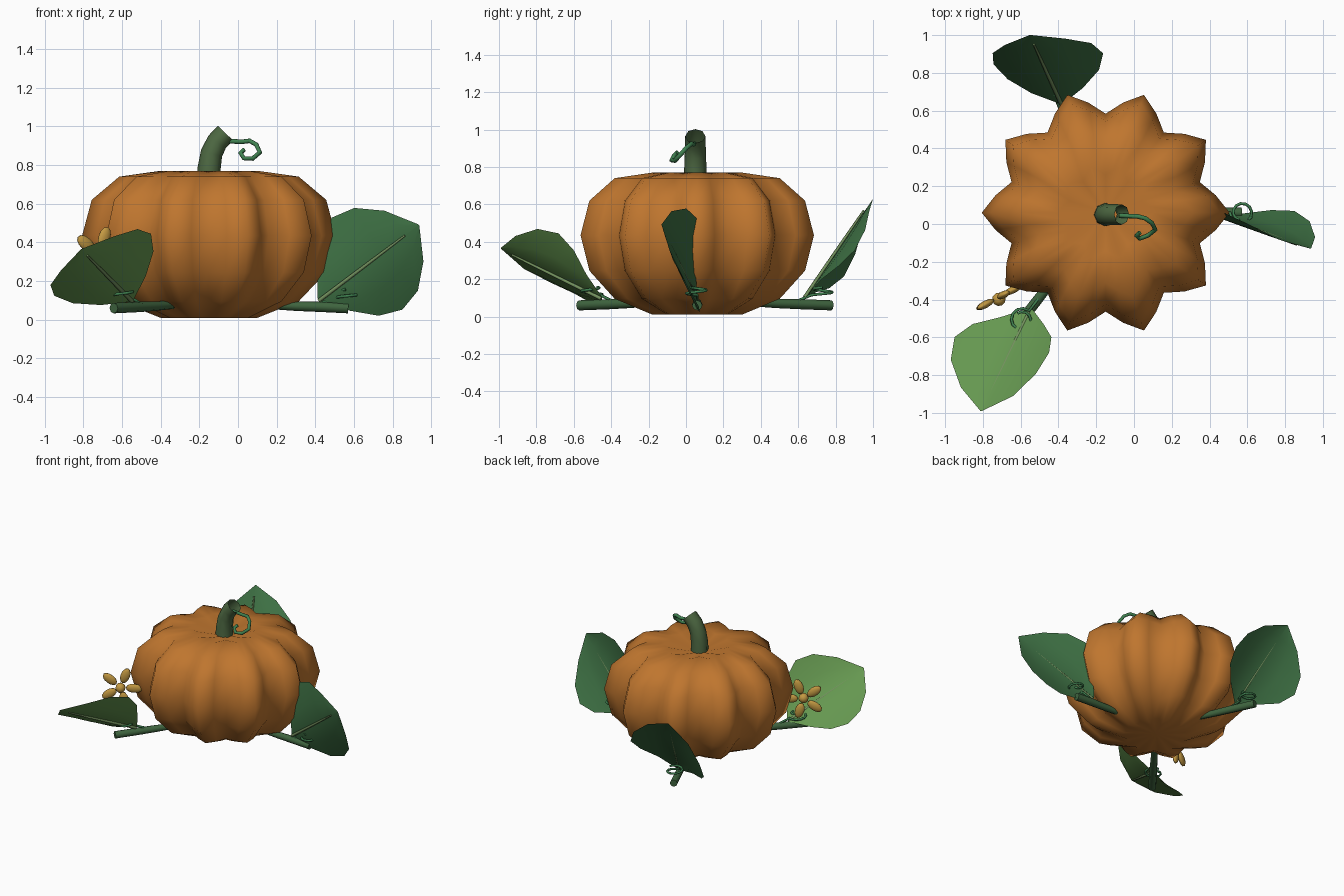
import bpy, bmesh
from math import sin, cos, pi, radians, tau
from mathutils import Vector, Matrix

if "Cube" in bpy.data.objects:
    bpy.data.objects.remove(bpy.data.objects["Cube"])

CENTER = Vector((-0.15, 0.06, 0))


def mat(name, rgb):
    m = bpy.data.materials.new(name)
    m.diffuse_color = (*rgb, 1)
    m.use_nodes = True
    m.node_tree.nodes["Principled BSDF"].inputs["Base Color"].default_value = m.diffuse_color
    return m


ORANGE = mat("orange", (0.52, 0.18, 0.028))
STEM = mat("stem_green", (0.075, 0.14, 0.055))
VINE = mat("vine_green", (0.05, 0.13, 0.05))
TENDRIL = mat("tendril_green", (0.05, 0.22, 0.08))
VEIN = mat("vein_green", (0.17, 0.28, 0.11))
LEAF = mat("leaf_green", (0.05, 0.17, 0.06))
LIGHT_LEAF = mat("light_leaf_green", (0.13, 0.31, 0.08))
YELLOW = mat("yellow", (0.55, 0.32, 0.055))


def add_mesh(name, verts, faces, material):
    me = bpy.data.meshes.new(name)
    me.from_pydata(verts, [], faces)
    bm = bmesh.new()
    bm.from_mesh(me)
    bmesh.ops.recalc_face_normals(bm, faces=bm.faces)
    bm.to_mesh(me)
    bm.free()
    me.shade_smooth()
    me.materials.append(material)
    ob = bpy.data.objects.new(name, me)
    bpy.context.collection.objects.link(ob)
    return ob


def tube(name, pts, radius, material, radii=None, caps=True, res=2):
    cu = bpy.data.curves.new(name, 'CURVE')
    cu.dimensions = '3D'
    cu.bevel_depth = radius
    cu.bevel_resolution = res
    cu.use_fill_caps = caps
    sp = cu.splines.new('POLY')
    sp.points.add(len(pts) - 1)
    for i, p in enumerate(pts):
        sp.points[i].co = (*p, 1)
        sp.points[i].radius = radii[i] if radii else 1
    cu.materials.append(material)
    ob = bpy.data.objects.new(name, cu)
    bpy.context.collection.objects.link(ob)
    return ob


# Pumpkin body: ten ribs, seven rings and two dimpled poles
SEG = 40
heights = [0.01, 0.095, 0.245, 0.435, 0.62, 0.74, 0.77]
verts, faces = [], []
for i, z in enumerate(heights):
    ring = sin(pi * (i + 1) / 8)
    for j in range(SEG):
        a = tau * j / SEG
        r = ring * (0.59 + 0.066 * cos(10 * a))
        verts.append(CENTER + Vector((r * cos(a), r * sin(a), z)))
for i in range(len(heights) - 1):
    for j in range(SEG):
        k = (j + 1) % SEG
        faces.append((i * SEG + j, i * SEG + k, (i + 1) * SEG + k, (i + 1) * SEG + j))
bottom, top = len(verts), len(verts) + 1
verts += [CENTER + Vector((0, 0, 0.03)), CENTER + Vector((0, 0, 0.71))]
last = SEG * (len(heights) - 1)
for j in range(SEG):
    k = (j + 1) % SEG
    faces += [(bottom, k, j), (top, last + j, last + k)]
add_mesh("pumpkin_body", verts, faces, ORANGE)

# Bent open stem and its curling tendril
tube("stem", [(-0.15, 0.05, 0.70), (-0.15, 0.05, 0.78), (-0.137, 0.05, 0.86),
              (-0.108, 0.05, 0.92), (-0.065, 0.05, 0.965)], 0.06, STEM,
     [1.05, 1, 0.95, 0.92, 0.9], caps=False)
tube("stem_tendril", [(-0.08, 0.045, 0.925), (0.02, 0.04, 0.92), (0.06, 0.03, 0.925),
                      (0.095, 0.005, 0.905), (0.113, -0.03, 0.865), (0.075, -0.06, 0.833),
                      (0.03, -0.077, 0.835), (0.013, -0.062, 0.862), (0.03, -0.045, 0.878)],
     0.012, TENDRIL)

# Leaf outline: (distance along the midrib, half width)
OUTLINE = [(0.0, 0.015), (0.09, 0.14), (0.18, 0.25), (0.29, 0.30),
           (0.42, 0.27), (0.55, 0.165), (0.655, 0.004)]


def leaf(name, base, tip, normal, material):
    base, tip = Vector(base), Vector(tip)
    d = (tip - base).normalized()
    s = d.cross(Vector(normal)).normalized()
    n = s.cross(d)
    scale = (tip - base).length / 0.655
    vs, fs = [], []
    cols = [-1, -0.5, 0, 0.5, 1]
    for t, w in OUTLINE:
        for c in cols:
            x = c * w
            vs.append(base + d * t * scale + s * x + n * x * x)
    for i in range(len(OUTLINE) - 1):
        for j in range(4):
            a = i * 5 + j
            fs.append((a, a + 1, a + 6, a + 5))
    add_mesh(name, vs, fs, material)
    tube(name + "_vein", [base - n * 0.006 + d * t for t in (0, 0.2, 0.4, 0.58)],
         0.009, VEIN, [1.2, 1.1, 0.9, 0.6], res=1)


leaf("right_leaf", (0.42, 0.06, 0.10), (0.935, -0.13, 0.49), (0.21, 0.96, 0.19), LEAF)
leaf("front_leaf", (-0.55, -0.45, 0.10), (-0.81, -0.99, 0.365), (-0.385, 0.55, 0.742), LIGHT_LEAF)
leaf("back_leaf", (-0.385, 0.64, 0.10), (-0.55, 1.0, 0.63), (0.05, 0.83, -0.55), LEAF)

# Ground vines, each with a small coiled tendril
for name, ang, end in (("right", 0, 0.72), ("back", 112, 0.775), ("front", 232, 0.80)):
    a = radians(ang)
    u = Vector((cos(a), sin(a), 0))
    tube(name + "_vine", [CENTER + u * r + Vector((0, 0, z)) for r, z in
                          ((0.30, 0.078), (0.45, 0.07), (0.6, 0.066), (end, 0.06))],
         0.027, VINE, [0.8, 0.9, 1, 1])
    mid = CENTER + u * 0.72
    coil = [CENTER + u * 0.58 + Vector((0, 0, 0.085))]
    for k in range(15):
        b = a + pi + k * tau * 1.2 / 14
        coil.append(mid + Vector((cos(b), sin(b), 0)) * (0.062 - 0.0015 * k)
                    + Vector((0, 0, 0.115 + 0.003 * k)))
    tube(name + "_vine_tendril", coil, 0.008, TENDRIL, res=1)

# Five-petalled flower, its disc standing upright
FLOWER = Vector((-0.72, -0.39, 0.335))
across = Vector((0.88, 0.47, 0))
face = Vector((0.47, -0.88, 0))


def ellipsoid(name, loc, axes, size):
    bpy.ops.mesh.primitive_uv_sphere_add(segments=10, ring_count=6, radius=1)
    ob = bpy.context.object
    ob.name = name
    rot = Matrix(axes).transposed().to_4x4()
    ob.matrix_world = Matrix.Translation(loc) @ rot @ Matrix.Diagonal((*size, 1))
    ob.data.materials.append(YELLOW)
    ob.data.shade_smooth()


ellipsoid("flower_center", FLOWER + face * 0.01,
          (across, face, across.cross(face)), (0.036, 0.036, 0.036))
for k in range(5):
    b = radians(70 + 72 * k)
    out = (across * cos(b) + Vector((0, 0, 1)) * sin(b)).normalized()
    ellipsoid(f"petal_{k + 1}", FLOWER + out * 0.095,
              (out, face, out.cross(face)), (0.06, 0.02, 0.033))
